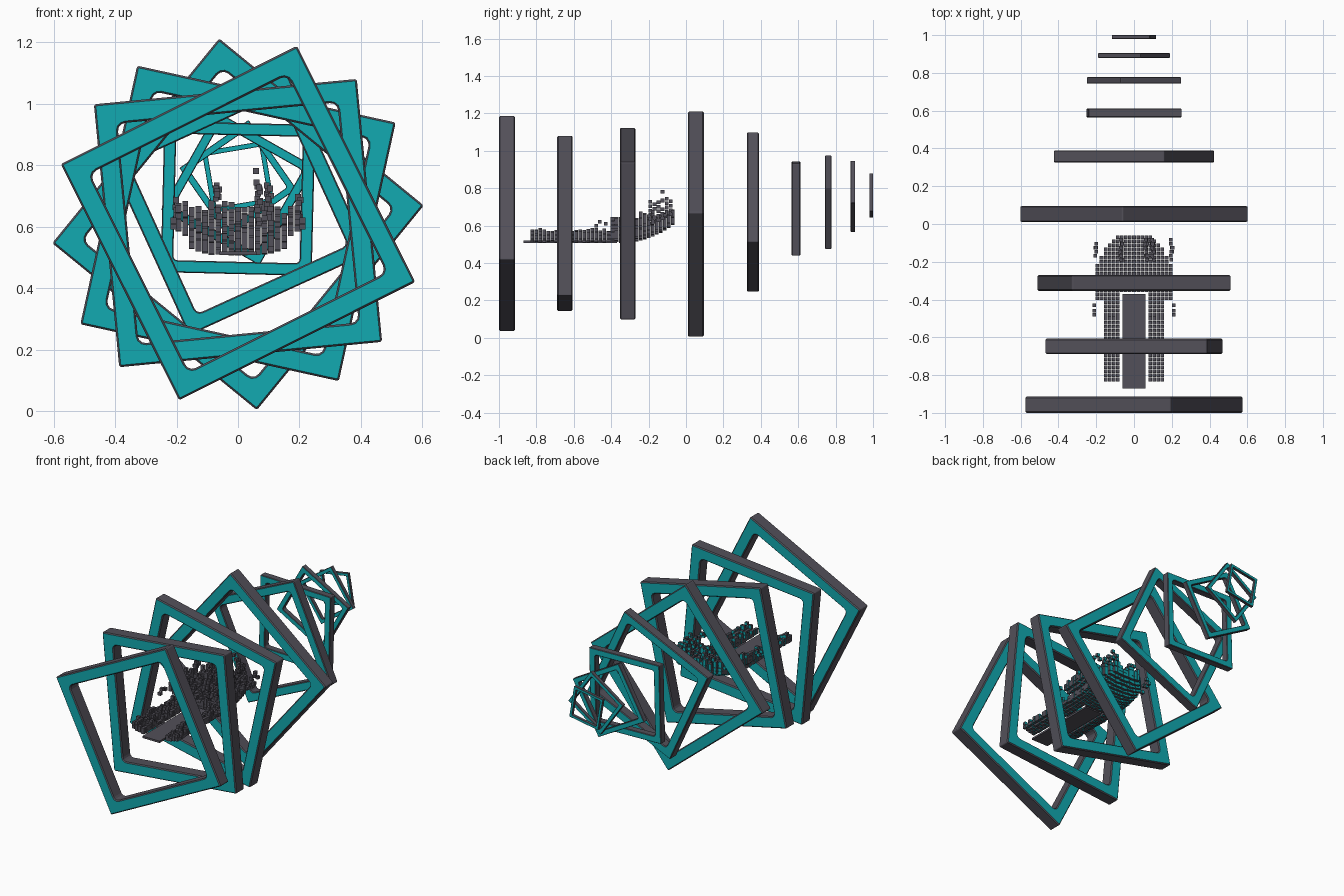
import bpy, bmesh, random
from math import sin, cos, pi, radians

if "Cube" in bpy.data.objects:
    bpy.data.objects.remove(bpy.data.objects["Cube"])

random.seed(4)


def material(name, rgb):
    m = bpy.data.materials.new(name)
    m.diffuse_color = (*rgb, 1)
    m.use_nodes = True
    m.node_tree.nodes["Principled BSDF"].inputs["Base Color"].default_value = m.diffuse_color
    return m


GREY = material("dark_grey", (0.085, 0.08, 0.1))
TEAL = material("teal", (0.006, 0.4, 0.44))


def finish(bm, name):
    bmesh.ops.recalc_face_normals(bm, faces=bm.faces)
    me = bpy.data.meshes.new(name)
    bm.to_mesh(me)
    bm.free()
    me.materials.append(GREY)
    me.materials.append(TEAL)
    ob = bpy.data.objects.new(name, me)
    bpy.context.collection.objects.link(ob)
    return ob


def rounded_square(half, radius, n=4):
    pts = []
    for k, (sx, sz) in enumerate([(1, 1), (-1, 1), (-1, -1), (1, -1)]):
        for i in range(n):
            a = (k + i / (n - 1)) * pi / 2
            pts.append((sx * (half - radius) + radius * cos(a),
                        sz * (half - radius) + radius * sin(a)))
    return pts


def square_frame(name, y, z, half, depth, angle):
    """Chamfered square ring: teal front and back, grey rims."""
    s = half / 0.43
    b, d, inner = 0.006 * s, depth / 2, half - 0.07 * s
    ro, ri = 0.008 * s, 0.025 * s
    rings = [(half, ro, -d + b), (half, ro, d - b),
             (half - b, ro - b * .8, d), (inner + b, ri + b, d),
             (inner, ri, d - b), (inner, ri, -d + b),
             (inner + b, ri + b, -d), (half - b, ro - b * .8, -d)]
    c, si = cos(radians(angle)), sin(radians(angle))
    bm = bmesh.new()
    loops = [[bm.verts.new((px * c - pz * si, y + dy, z + px * si + pz * c))
              for px, pz in rounded_square(h, r)] for h, r, dy in rings]
    for k in range(8):
        p, q = loops[k], loops[(k + 1) % 8]
        for i in range(16):
            j = (i + 1) % 16
            f = bm.faces.new((p[i], p[j], q[j], q[i]))
            f.material_index = 1 if k in (2, 6) else 0
    finish(bm, name)


# Twisting tunnel of frames: y, z, half side, depth, angle
frames = [(-0.957, 0.612, 0.43, 0.085, 26.6), (-0.648, 0.612, 0.43, 0.082, 5.5),
          (-0.312, 0.611, 0.431, 0.083, -12.4), (0.053, 0.608, 0.43, 0.085, -39.2),
          (0.358, 0.673, 0.322, 0.064, 24.5), (0.588, 0.692, 0.246, 0.046, -1.4),
          (0.760, 0.725, 0.184, 0.034, -29.4), (0.892, 0.757, 0.137, 0.025, 34.8),
          (0.990, 0.762, 0.102, 0.020, 9.6)]
for i, f in enumerate(frames):
    square_frame(f"tunnel_frame_{i + 1}", *f)


def box(bm, loc, size):
    vs = bmesh.ops.create_cube(bm, size=1)["verts"]
    for v in vs:
        v.co = [l + c * s for l, c, s in zip(loc, v.co, size)]
    return vs


# Flat runway plate
bm = bmesh.new()
box(bm, (0, -0.62, 0.514), (0.12, 0.5, 0.012))
finish(bm, "runway_plate")

# Voxel debris: shallow trough curling up toward the back
bm = bmesh.new()
STEP = 0.0215


def voxel(x, y, z):
    for f in {f for v in box(bm, (x, y, z), (0.019,) * 3) for f in v.link_faces}:
        f.normal_update()
        if f.normal.y > 0.9:
            f.material_index = 1


for j in range(36):
    y = -0.823 + j * STEP
    t = max(0, (y + 0.4) / 0.32)
    for i in range(-9, 10):
        x = i * STEP
        ax = abs(x)
        if y < -0.37 and ax < 0.065:
            continue
        limit = 0.165 if y < -0.4 else 0.205
        if y > -0.2:
            limit = 0.06 + 0.13 * max(0, (-0.06 - y) / 0.14) ** 0.5
        if ax > limit:
            continue
        base = 0.517 + 0.03 * (ax / 0.165) ** 3 + 0.09 * t ** 2.5
        if ax > 0.17:
            base += 0.03
        layers = random.choice((1, 2, 2, 3)) + (t > 0.05)
        for k in range(layers):
            voxel(x, y, base + k * STEP * 0.9 + random.uniform(-0.003, 0.003))

# Loose spires and side strays
for x, top in ((-0.065, 0.77), (0.065, 0.79), (-0.2, 0.70), (0.2, 0.73), (0.1, 0.75)):
    for j in range(6):
        y = -0.19 + j * STEP
        z = 0.61 + 0.01 * j
        while z < top - 0.02 * abs(j - 3):
            if random.random() < 0.5:
                voxel(x + random.uniform(-0.008, 0.008), y, z)
            z += STEP * 1.1
for s in (-1, 1):
    for y, z in ((-0.43, 0.61), (-0.46, 0.62), (-0.48, 0.6)):
        voxel(s * 0.21, y, z)
finish(bm, "voxel_debris")
